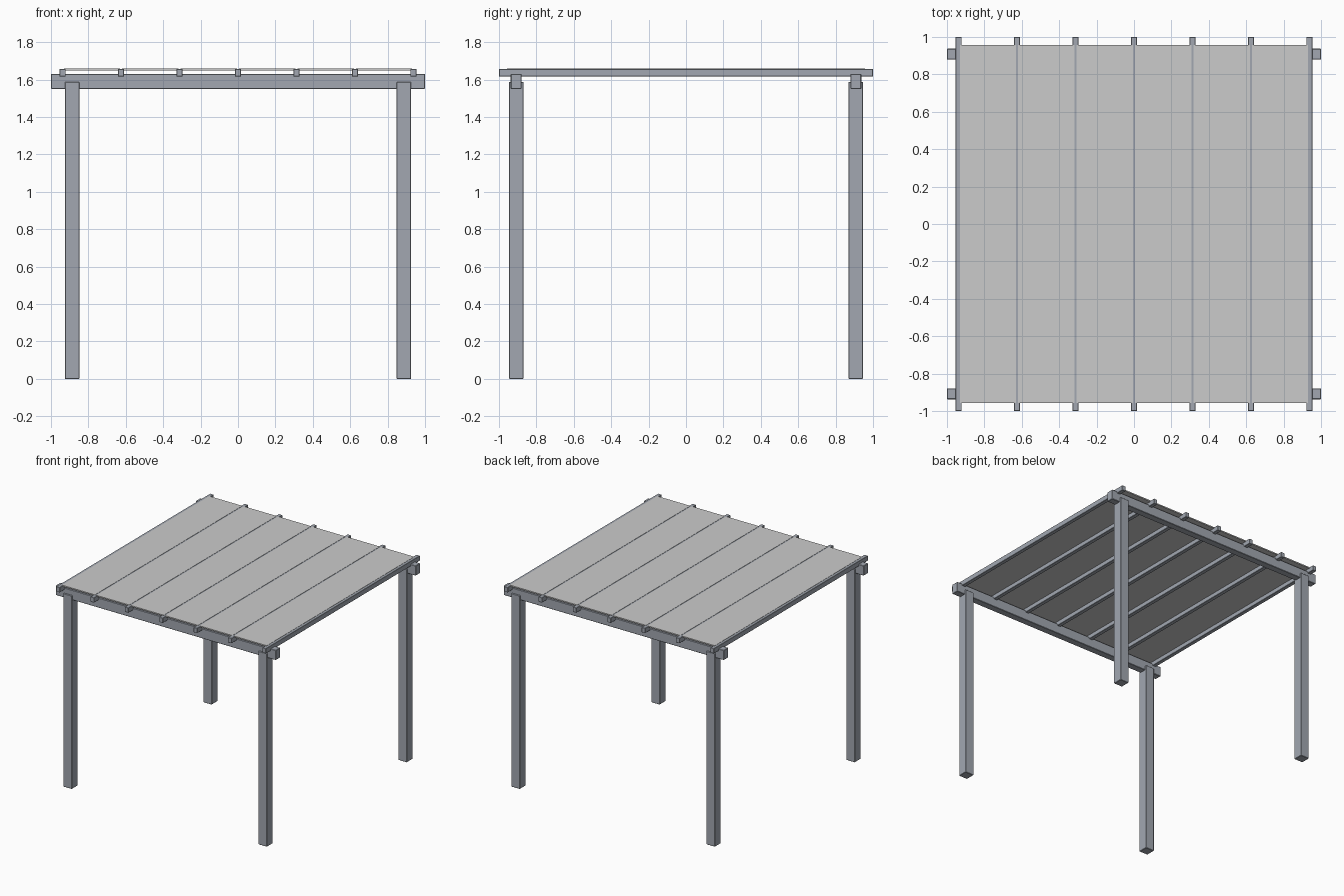
import bpy

if "Cube" in bpy.data.objects:
    bpy.data.objects.remove(bpy.data.objects["Cube"])

frame = bpy.data.materials.new("frame_grey")
frame.diffuse_color = (0.36, 0.39, 0.44, 1)
frame.use_nodes = True
frame.node_tree.nodes["Principled BSDF"].inputs["Base Color"].default_value = frame.diffuse_color


def box(name, x, y, z, bevel=0.0, mat=None):
    """Box from (min, max) ranges, with an optional small edge chamfer."""
    bpy.ops.mesh.primitive_cube_add(size=1, location=[sum(r) / 2 for r in (x, y, z)])
    ob = bpy.context.object
    ob.name = name
    ob.scale = [r[1] - r[0] for r in (x, y, z)]
    bpy.ops.object.transform_apply(location=False, rotation=False, scale=True)
    if bevel:
        m = ob.modifiers.new("chamfer", "BEVEL")
        m.width = bevel
        m.segments = 1
    if mat:
        ob.data.materials.append(mat)
    return ob


def around(c, width):
    return (c - width / 2, c + width / 2)


# Corner posts
for sy, front in ((-1, "front"), (1, "back")):
    for sx, side in ((-1, "left"), (1, "right")):
        box(f"{front}_{side}_post", around(sx * 0.887, 0.078),
            around(sy * 0.908, 0.078), (0, 1.588), 0.003, frame)
    # Beam across the two posts
    box(f"{front}_beam", (-1, 1), around(sy * 0.908, 0.058),
        (1.55, 1.631), 0.003, frame)

# Rafters resting in the beams
pitch = 0.3125
xs = [pitch * i for i in range(-3, 4)]
for i, x in enumerate(xs):
    box(f"rafter_{i + 1}", around(x, 0.032), (-1, 1), (1.616, 1.657), 0.002, frame)

# Roof panels between rafter centre lines, leaving narrow seams
for i, (a, b) in enumerate(zip(xs, xs[1:])):
    box(f"roof_panel_{i + 1}", (a + 0.006, b - 0.006), (-0.957, 0.957), (1.649, 1.659))
